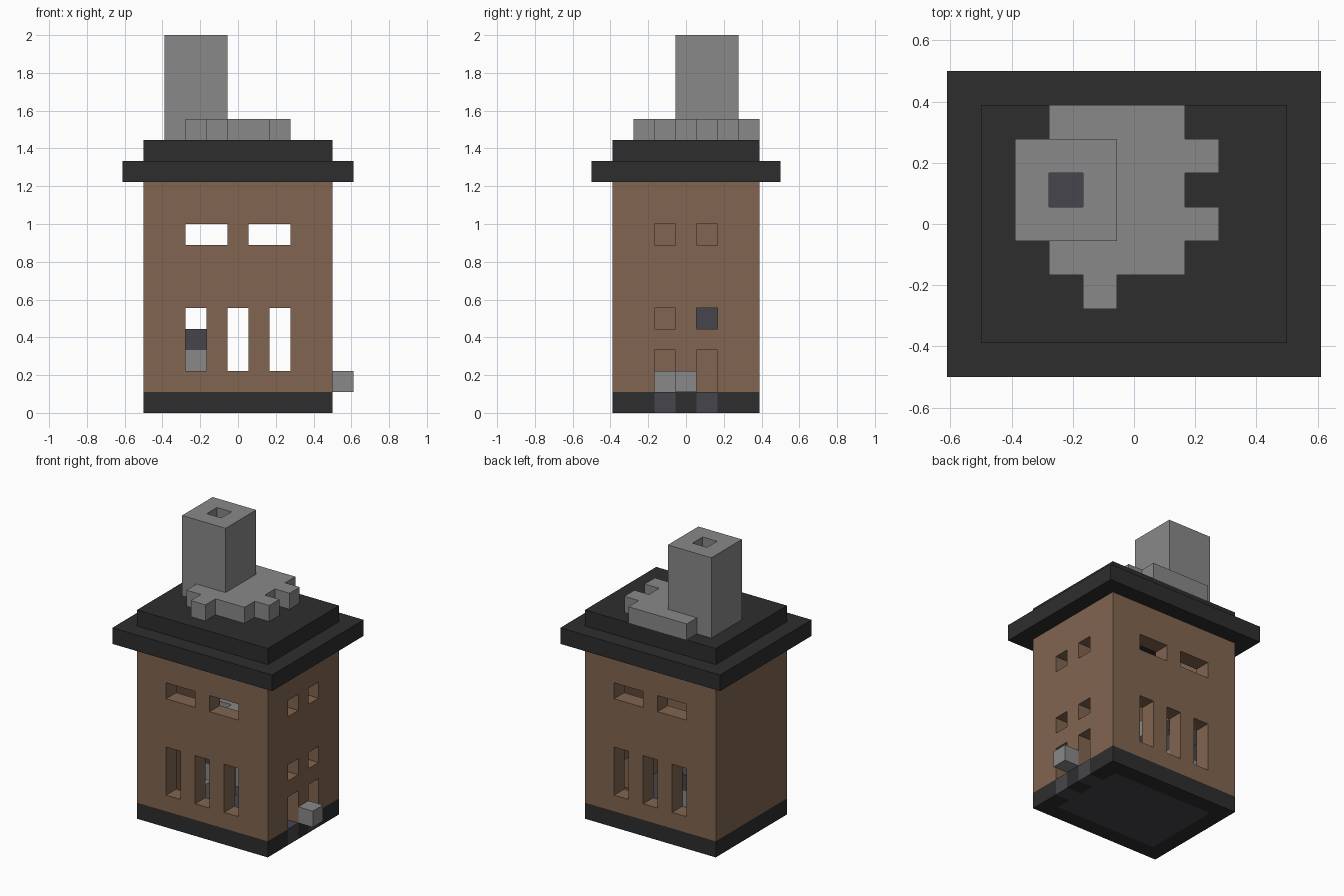
import bpy, bmesh
from mathutils import Vector

cube = bpy.data.objects.get("Cube")
if cube:
    bpy.data.objects.remove(cube, do_unlink=True)

U = 1 / 9  # one block


def material(name, rgb):
    m = bpy.data.materials.new(name)
    m.use_nodes = True
    m.diffuse_color = (*rgb, 1)
    m.node_tree.nodes["Principled BSDF"].inputs["Base Color"].default_value = (*rgb, 1)
    return m


brown = material("brown wall", (0.22, 0.13, 0.08))
dark = material("charcoal trim", (0.027, 0.027, 0.027))
grey = material("stone grey", (0.25, 0.25, 0.25))
slate = material("slate floor", (0.062, 0.06, 0.072))


def box(x0, x1, y0, y1, z0, z1):
    """Set of block cells in a range; upper limits are exclusive."""
    return {(x, y, z) for x in range(x0, x1) for y in range(y0, y1) for z in range(z0, z1)}


def build(name, cells, mat):
    """Make the outer skin of a set of blocks."""
    bm = bmesh.new()
    verts = {}

    def vert(p):
        key = tuple(round(c) for c in p)
        if key not in verts:
            x, y, z = key
            verts[key] = bm.verts.new(((x - 5.5) * U, (y - 4.5) * U, z * U))
        return verts[key]

    for cell in sorted(cells):
        for axis in range(3):
            for side in (0, 1):
                step = [0, 0, 0]
                step[axis] = 1 if side else -1
                if tuple(c + s for c, s in zip(cell, step)) in cells:
                    continue
                u, v, corner = Vector((0, 0, 0)), Vector((0, 0, 0)), Vector(cell)
                u[(axis + 1) % 3] = 1
                v[(axis + 2) % 3] = 1
                corner[axis] += side
                loop = [corner, corner + u, corner + u + v, corner + v]
                bm.faces.new([vert(p) for p in (loop if side else loop[::-1])])
    mesh = bpy.data.meshes.new(name)
    bm.to_mesh(mesh)
    bm.free()
    mesh.materials.append(mat)
    ob = bpy.data.objects.new(name, mesh)
    bpy.context.collection.objects.link(ob)


# Floor with two door sills, and the plinth round it
floor = box(2, 9, 2, 7, 0, 1) | box(9, 10, 3, 4, 0, 1) | box(9, 10, 5, 6, 0, 1)
build("floor", floor, slate)
build("plinth", box(1, 10, 1, 8, 0, 1) - floor, dark)

# Hollow walls with openings
walls = box(1, 10, 1, 8, 1, 11) - box(2, 9, 2, 7, 1, 11)
for y in (1, 7):
    for x in (3, 5, 7):
        walls -= box(x, x + 1, y, y + 1, 2, 5)
    for x in (3, 6):
        walls -= box(x, x + 2, y, y + 1, 8, 9)
for y in (3, 5):
    for bottom, top in ((1, 3), (4, 5), (8, 9)):
        walls -= box(9, 10, y, y + 1, bottom, top)
build("walls", walls, brown)
build("door_step", box(10, 11, 4, 5, 1, 2), grey)

# Roof, pierced by the flue
flue = box(3, 4, 5, 6, 0, 18)
build("roof", (box(0, 11, 0, 9, 11, 12) | box(1, 10, 1, 8, 12, 13)) - flue, dark)

# Chimney and the ragged stone patch round its foot
chimney = box(2, 5, 4, 7, 13, 18)
build("chimney", chimney - flue, grey)
patch = box(3, 7, 3, 8, 13, 14) | box(4, 5, 2, 3, 13, 14)
for y in (4, 6):
    patch |= box(7, 8, y, y + 1, 13, 14)
build("stone_patch", patch - chimney, grey)

# Furnace inside: stone cheeks, hearth and hood
build("furnace_cheeks", box(2, 5, 4, 5, 1, 3) | box(2, 5, 6, 7, 1, 3), grey)
build("furnace_hearth", box(2, 5, 4, 7, 3, 4) | box(4, 5, 5, 6, 4, 5), slate)
build("furnace_hood", box(2, 5, 4, 7, 5, 6) - flue, grey)
build("bench", box(3, 4, 3, 4, 1, 2), grey)
